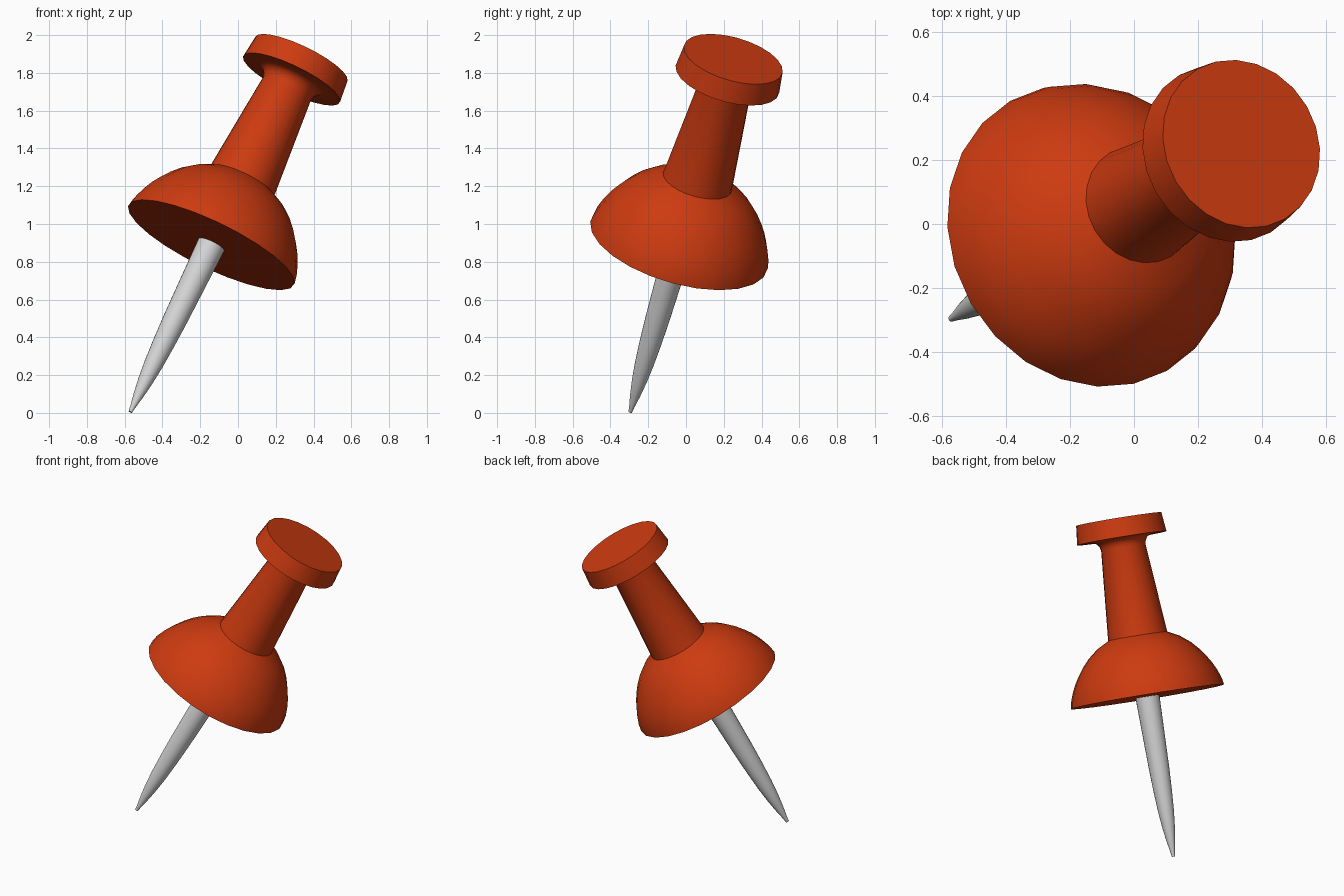
import bpy, bmesh, math
from mathutils import Vector, Matrix

if "Cube" in bpy.data.objects:
    bpy.data.objects.remove(bpy.data.objects["Cube"])

SIDES = 24
TIP = Vector((-0.57, -0.295, 0.005))
AXIS = Vector((0.4217, 0.254, 0.8705)).normalized()
TILT = Matrix.Translation(TIP) @ Vector((0, 0, 1)).rotation_difference(AXIS).to_matrix().to_4x4()


def material(name, color):
    m = bpy.data.materials.new(name)
    m.diffuse_color = (*color, 1)
    m.use_nodes = True
    m.node_tree.nodes["Principled BSDF"].inputs["Base Color"].default_value = m.diffuse_color
    return m


def lathe(name, profile, mat):
    """Closed solid of revolution from (radius, height) points, tilted onto the pin axis."""
    bm = bmesh.new()
    rings = []
    for r, h in profile:
        rings.append([bm.verts.new((r * math.cos(2 * math.pi * i / SIDES),
                                    r * math.sin(2 * math.pi * i / SIDES), h))
                      for i in range(SIDES)])
    for a, b in zip(rings, rings[1:]):
        for i in range(SIDES):
            j = (i + 1) % SIDES
            bm.faces.new((a[i], a[j], b[j], b[i]))
    bm.faces.new(rings[0][::-1])
    bm.faces.new(rings[-1])
    bm.transform(TILT)
    mesh = bpy.data.meshes.new(name)
    bm.to_mesh(mesh)
    bm.free()
    mesh.materials.append(mat)
    obj = bpy.data.objects.new(name, mesh)
    bpy.context.collection.objects.link(obj)
    bpy.ops.object.select_all(action='DESELECT')
    obj.select_set(True)
    bpy.context.view_layer.objects.active = obj
    bpy.ops.object.shade_smooth_by_angle(angle=math.radians(38))
    return obj


red = material("red plastic", (0.61, 0.043, 0.005))
steel = material("steel grey", (0.66, 0.66, 0.66))

# Plastic grip: domed collar, tapered neck with a small fillet, disc head
lathe("grip", [
    (0.487, 1.016), (0.479, 1.06), (0.459, 1.115), (0.435, 1.165),
    (0.407, 1.21), (0.371, 1.26), (0.326, 1.31), (0.264, 1.36), (0.188, 1.40),
    (0.141, 1.965), (0.147, 1.99), (0.160, 2.01), (0.185, 2.022),
    (0.284, 2.024), (0.271, 2.146)], red)

# Metal needle with a curved taper to a blunt point
lathe("needle", [
    (0.010, 0.0), (0.014, 0.03), (0.027, 0.10), (0.040, 0.19), (0.050, 0.29),
    (0.058, 0.42), (0.064, 0.56), (0.076, 1.03)], steel)
